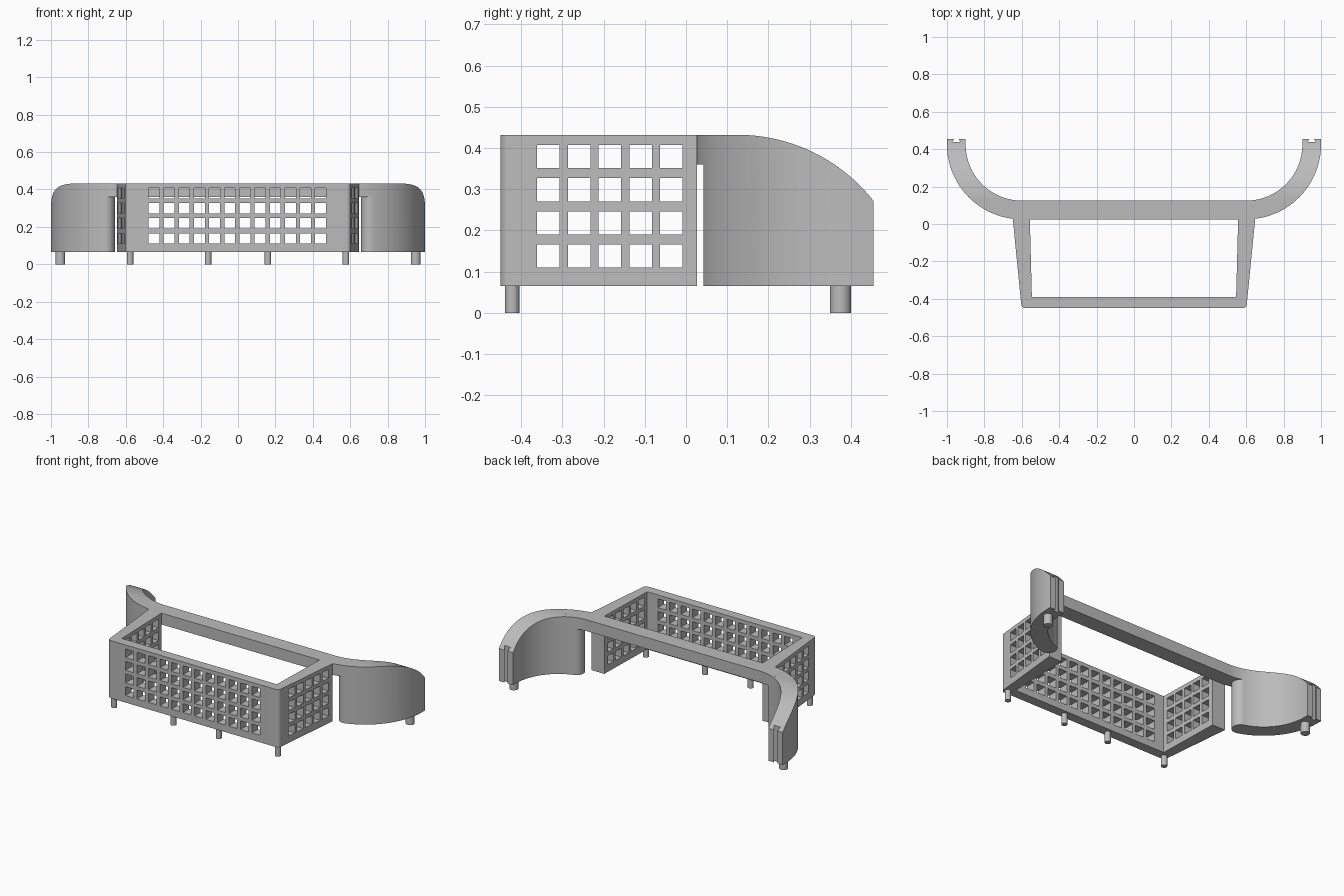
import bpy, bmesh, math
from mathutils import Vector

if "Cube" in bpy.data.objects:
    bpy.data.objects.remove(bpy.data.objects["Cube"])

GREY = bpy.data.materials.new("plain grey")
GREY.use_nodes = True
COLOUR = (0.5, 0.5, 0.5, 1)
GREY.diffuse_color = COLOUR
GREY.node_tree.nodes["Principled BSDF"].inputs["Base Color"].default_value = COLOUR

BASE, TOP, BAR_BASE = 0.065, 0.432, 0.36
CX, CY, R_IN, R_OUT = 0.6, 0.425, 0.3, 0.4   # wing arc, seen from above
R_MID, CAP_R = (R_IN + R_OUT) / 2, (R_OUT - R_IN) / 2


def add_object(name, bm):
    bmesh.ops.recalc_face_normals(bm, faces=bm.faces[:])
    mesh = bpy.data.meshes.new(name)
    bm.to_mesh(mesh)
    bm.free()
    mesh.materials.append(GREY)
    ob = bpy.data.objects.new(name, mesh)
    bpy.context.collection.objects.link(ob)
    return ob


def prism(name, outline, low, high, axis="z"):
    """Extrude a flat outline along z, or a (y, z) outline along x."""
    bm = bmesh.new()
    place = (lambda a, b: (a, b, low)) if axis == "z" else (lambda a, b: (low, a, b))
    push = Vector((0, 0, high - low)) if axis == "z" else Vector((high - low, 0, 0))
    face = bm.faces.new([bm.verts.new(place(*p)) for p in outline])
    grown = bmesh.ops.extrude_face_region(bm, geom=[face])["geom"]
    bmesh.ops.translate(bm, vec=push, verts=[g for g in grown if isinstance(g, bmesh.types.BMVert)])
    return add_object(name, bm)


def add_box(bm, centre, size):
    verts = bmesh.ops.create_cube(bm, size=1)["verts"]
    bmesh.ops.scale(bm, vec=size, verts=verts)
    bmesh.ops.translate(bm, vec=centre, verts=verts)


def cut(ob, cutter):
    cutter.hide_render = True
    mod = ob.modifiers.new("cut", "BOOLEAN")
    mod.operation, mod.solver, mod.object = "DIFFERENCE", "EXACT", cutter
    with bpy.context.temp_override(object=ob, active_object=ob, selected_objects=[ob]):
        bpy.ops.object.modifier_apply(modifier=mod.name)
    bpy.data.objects.remove(cutter)


def smooth(ob):
    bpy.ops.object.select_all(action="DESELECT")
    ob.select_set(True)
    bpy.context.view_layer.objects.active = ob
    bpy.ops.object.shade_smooth_by_angle(angle=math.radians(25))


def arc(cx, cy, r, start, end, steps):
    angles = [math.radians(start + (end - start) * i / steps) for i in range(steps + 1)]
    return [(cx + r * math.cos(a), cy + r * math.sin(a)) for a in angles]


def mirrored(half):
    return half + [(-x, y) for x, y in reversed(half)]


# Rear bar flowing into the two curved wings, with a dovetail slot in each end
end_y, slot_y, mid_x = 0.455, 0.438, CX + R_MID
half = arc(CX, CY, R_OUT, -90, 0, 32)
half += [(CX + R_OUT, end_y), (mid_x + 0.012, end_y), (mid_x + 0.022, slot_y),
         (mid_x - 0.022, slot_y), (mid_x - 0.012, end_y), (CX + R_IN, end_y)]
half += arc(CX, CY, R_IN, 0, -90, 32)
rear = prism("rear_bar_and_wings", mirrored(half), BASE, TOP)

# Opening under the bar, leaving a rounded end on each wing
turn = -72
a = math.radians(turn)
polar = lambda r: (CX + r * math.cos(a), CY + r * math.sin(a))
opening = [polar(R_OUT + 0.1)]
opening += arc(*polar(R_MID), CAP_R, turn, turn - 180, 20)
opening += [polar(R_IN - 0.1)]
cut(rear, prism("opening_cutter", mirrored(opening), -0.1, BAR_BASE))

# Tops of the wings sweep down toward their ends
R_TOP = 0.42
sweep = arc(0.125, TOP - R_TOP, R_TOP, 89, 30, 30)
sweep += [(0.7, sweep[-1][1]), (0.7, 0.6), (sweep[0][0], 0.6)]
cut(rear, prism("sweep_cutter", sweep, -1.2, 1.2, axis="x"))
smooth(rear)

# Three-sided basket with rounded front corners
corner = 0.022
half = arc(0.603 - corner, -0.45 + corner, corner, -90, -5, 8)
half += [(0.648, 0.027), (0.557, 0.027), (0.546, -0.389)]
basket = prism("basket", mirrored(half), BASE, TOP)

# Grid of square holes through the front and both sides
bm = bmesh.new()
for row in range(4):
    z = 0.138 + row * 0.0803
    for col in range(12):
        add_box(bm, (-0.449 + col * 0.081, -0.435, z), (0.058, 0.13, 0.056))
    for col in range(5):
        add_box(bm, (0, -0.334 + col * 0.0746, z), (1.6, 0.055, 0.056))
cut(basket, add_object("hole_cutter", bm))
smooth(basket)

# Pegs under the basket front and the wing ends
pegs = [("basket_peg", x, -0.422, 0.0175) for x in (-0.577, -0.16, 0.16, 0.577)]
pegs += [("wing_peg", x, 0.375, 0.026) for x in (-0.95, 0.95)]
for name, x, y, r in pegs:
    smooth(prism(name, arc(x, y, r, 0, 345, 23), 0, BASE + 0.005))
